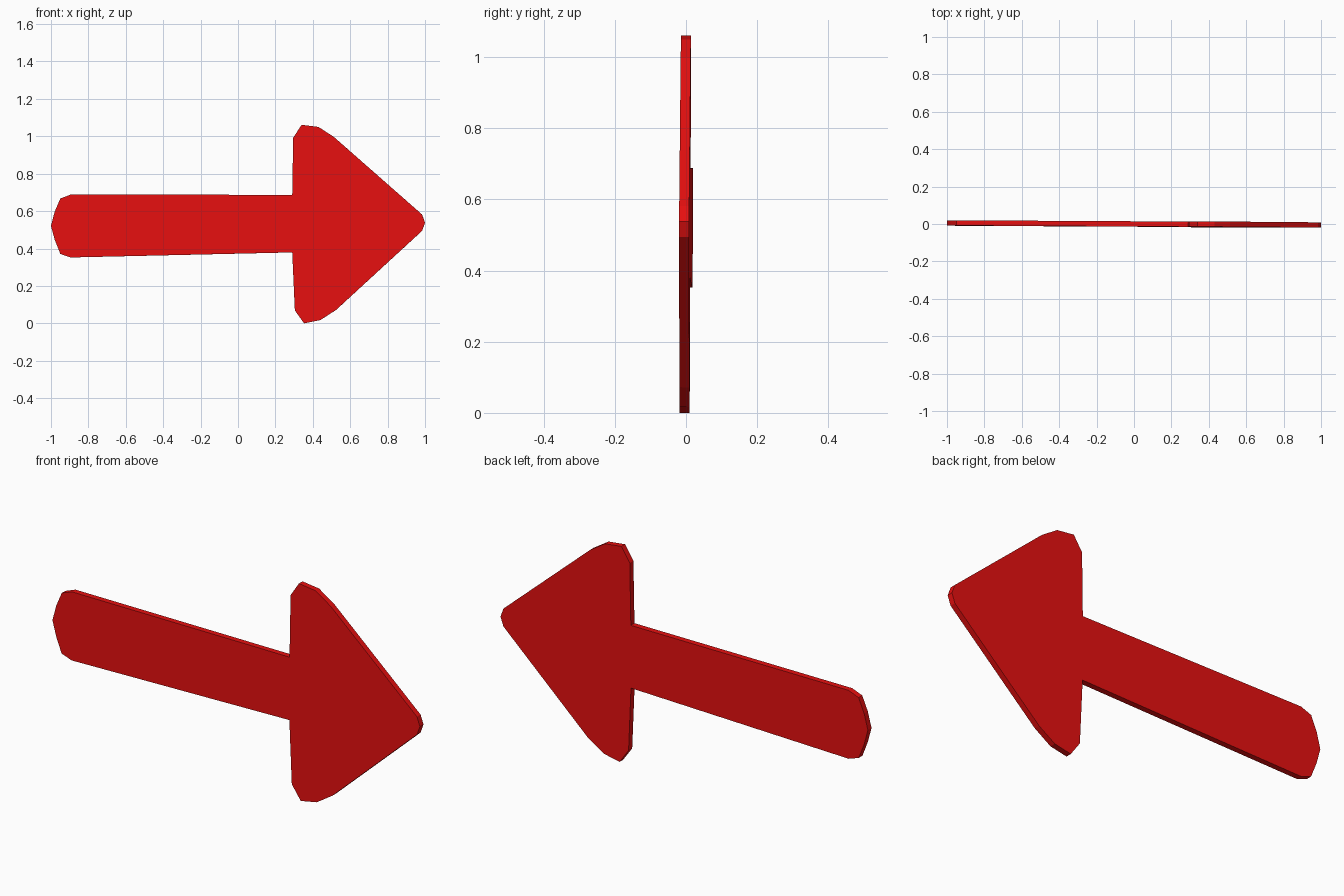
import bpy, bmesh
from mathutils import Euler, Matrix, Vector

if "Cube" in bpy.data.objects:
    bpy.data.objects.remove(bpy.data.objects["Cube"])

THICKNESS = 0.028
MID_Z = 0.533

# Outline of the sign in the front plane (x, z), clockwise from the tail
outline = [
    (-1.0, 0.524), (-0.98, 0.60), (-0.95, 0.67), (-0.895, 0.691),   # rounded tail, upper half
    (0.29, 0.69),                                                   # upper inner corner
    (0.295, 0.995), (0.34, 1.064), (0.43, 1.053), (0.512, 1.0),     # upper barb
    (0.984, 0.585), (1.0, 0.541), (0.984, 0.497),                   # blunt tip
    (0.525, 0.075), (0.44, 0.02), (0.353, 0.003), (0.304, 0.072),   # lower barb
    (0.29, 0.382),                                                  # lower inner corner
    (-0.895, 0.355), (-0.95, 0.374), (-0.98, 0.45),                 # rounded tail, lower half
]

# Flat arrow plate: one outline face, extruded through its thickness
bm = bmesh.new()
verts = [bm.verts.new((x, -THICKNESS / 2, z - MID_Z)) for x, z in outline]
face = bm.faces.new(verts)
ext = bmesh.ops.extrude_face_region(bm, geom=[face], use_keep_orig=True)
moved = [g for g in ext["geom"] if isinstance(g, bmesh.types.BMVert)]
bmesh.ops.translate(bm, verts=moved, vec=Vector((0, THICKNESS, 0)))

# Slight lean and turn of the plate
tilt = Euler((-0.0038, 0, -0.0054)).to_matrix().to_4x4()
bmesh.ops.transform(bm, matrix=Matrix.Translation((0, 0, MID_Z)) @ tilt, verts=bm.verts)
bmesh.ops.recalc_face_normals(bm, faces=bm.faces)
low = min(v.co.z for v in bm.verts)
bmesh.ops.translate(bm, verts=bm.verts, vec=Vector((0, 0, -low)))

mesh = bpy.data.meshes.new("arrow_plate")
bm.to_mesh(mesh)
bm.free()
arrow = bpy.data.objects.new("arrow_plate", mesh)
bpy.context.collection.objects.link(arrow)

# Red paint
red = bpy.data.materials.new("red_paint")
red.diffuse_color = (0.8, 0.005, 0.005, 1)
red.use_nodes = True
red.node_tree.nodes["Principled BSDF"].inputs["Base Color"].default_value = red.diffuse_color
mesh.materials.append(red)
